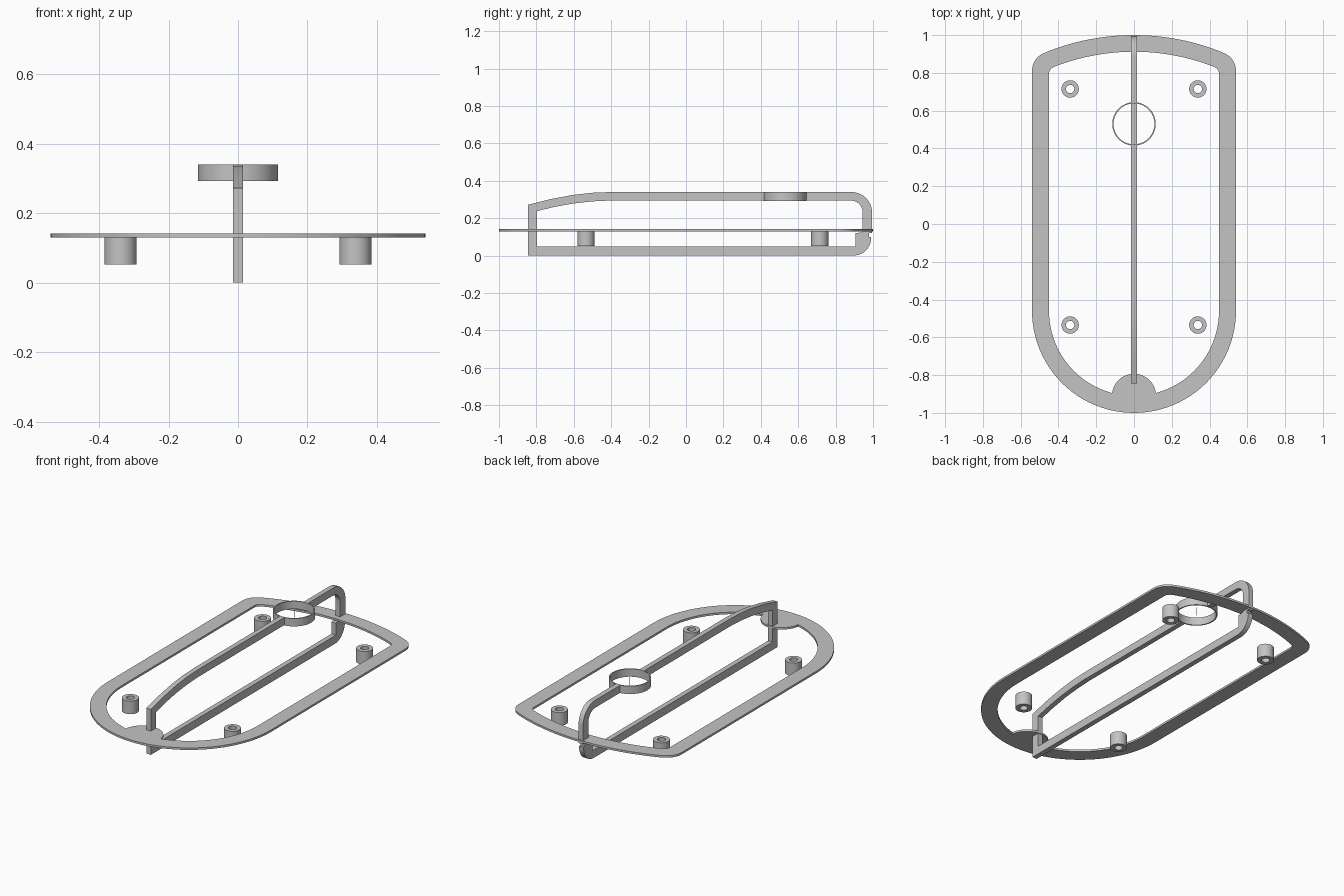
import bpy, bmesh, math
from mathutils import Vector, Matrix

if "Cube" in bpy.data.objects:
    bpy.data.objects.remove(bpy.data.objects["Cube"], do_unlink=True)

GREY = (0.55, 0.55, 0.55, 1.0)
mat = bpy.data.materials.new("plain grey")
mat.use_nodes = True
mat.diffuse_color = GREY
mat.node_tree.nodes["Principled BSDF"].inputs["Base Color"].default_value = GREY


def arc(cx, cy, r, a0, a1, n):
    """Points on an arc, angles in degrees."""
    angles = [math.radians(a0 + (a1 - a0) * i / n) for i in range(n + 1)]
    return [(cx + r * math.cos(a), cy + r * math.sin(a)) for a in angles]


def rounded(points, n=10):
    """Closed outline; points given as (x, y, radius) get a fillet."""
    out = []
    for i, p in enumerate(points):
        if len(p) == 2:
            out.append(p)
            continue
        c = Vector(p[:2])
        u = (Vector(points[i - 1][:2]) - c).normalized()
        v = (Vector(points[(i + 1) % len(points)][:2]) - c).normalized()
        half = u.angle(v) / 2
        t = p[2] / math.tan(half)
        centre = c + (u + v).normalized() * p[2] / math.sin(half)
        a, b = c + u * t - centre, c + v * t - centre
        sweep = a.angle_signed(b)
        for k in range(n + 1):
            q = Matrix.Rotation(-sweep * k / n, 2) @ a + centre
            out.append((q.x, q.y))
    return out


def extrude(name, loops, low, high, side=False):
    """Fill the outlines, first one outer and the rest holes, with thickness."""
    cu = bpy.data.curves.new(name, "CURVE")
    cu.dimensions = "2D"
    cu.fill_mode = "BOTH"
    cu.extrude = (high - low) / 2
    for loop in loops:
        sp = cu.splines.new("POLY")
        sp.points.add(len(loop) - 1)
        for pt, (x, y) in zip(sp.points, loop):
            pt.co = (x, y, 0, 1)
        sp.use_cyclic_u = True
    tmp = bpy.data.objects.new(name + "_outline", cu)
    bpy.context.collection.objects.link(tmp)
    dg = bpy.context.evaluated_depsgraph_get()
    me = bpy.data.meshes.new_from_object(tmp.evaluated_get(dg))
    bpy.data.objects.remove(tmp, do_unlink=True)
    bpy.data.curves.remove(cu)
    bm = bmesh.new()
    bm.from_mesh(me)
    bmesh.ops.remove_doubles(bm, verts=bm.verts, dist=1e-5)
    for v in bm.verts:
        x, y, z = v.co.x, v.co.y, v.co.z + (low + high) / 2
        v.co = (z, x, y) if side else (x, y, z)
    bmesh.ops.recalc_face_normals(bm, faces=bm.faces)
    bm.to_mesh(me)
    bm.free()
    me.name = name
    me.materials.clear()
    me.materials.append(mat)
    ob = bpy.data.objects.new(name, me)
    bpy.context.collection.objects.link(ob)
    bpy.ops.object.select_all(action="DESELECT")
    ob.select_set(True)
    bpy.context.view_layer.objects.active = ob
    bpy.ops.object.shade_smooth_by_angle(angle=math.radians(30))
    return ob


def crown(top, radius, half_width, inset):
    """Shallow arc across the back, without its two corners."""
    xs = [(half_width - inset) * (1 - i / 10) for i in range(21)]
    return [(x, top - radius + math.sqrt(radius ** 2 - x * x)) for x in xs]


def corner_y(top, radius, x):
    return top - radius + math.sqrt(radius ** 2 - x * x)


# Flat rim plate with a rounded tab at the front
yo, yi = corner_y(1.0, 1.25, 0.54), corner_y(0.912, 1.162, 0.45)
outer = rounded(arc(0, -0.46, 0.54, 180, 360, 48) + [(0.54, yo, 0.10)]
                + crown(1.0, 1.25, 0.54, 0.09) + [(-0.54, yo, 0.10)])
inner = rounded(arc(0, -0.46, 0.45, 180, 255.1, 20)
                + arc(0, -0.91, 0.117, 172.5, 7.5, 24)
                + arc(0, -0.46, 0.45, 284.9, 360, 20)
                + [(0.45, yi, 0.04)] + crown(0.912, 1.162, 0.45, 0.04)
                + [(-0.45, yi, 0.04)])
extrude("rim_plate", [outer, inner], 0.130, 0.142)

# Upright centre rib: one outline, open where the ring interrupts the top bar
rib = rounded([
    (0.420, 0.34), (-0.40, 0.34), (-0.50, 0.336), (-0.60, 0.325), (-0.72, 0.303),
    (-0.845, 0.272), (-0.845, 0.0), (0.988, 0.0, 0.095),
    (0.990, 0.100), (0.978, 0.100), (0.978, 0.120), (0.995, 0.120),
    (0.995, 0.34, 0.11), (0.640, 0.34),
    (0.640, 0.295), (0.945, 0.295, 0.065), (0.945, 0.125), (0.905, 0.120),
    (0.905, 0.048), (-0.797, 0.048), (-0.797, 0.238), (-0.70, 0.261),
    (-0.60, 0.279), (-0.50, 0.290), (-0.40, 0.295), (0.420, 0.295)])
extrude("centre_rib", [rib], -0.015, 0.015, side=True)

# Thin ring in the top bar, with a fine pin on its axis
extrude("top_ring", [arc(0, 0.53, 0.115, 0, 354, 59),
                     arc(0, 0.53, 0.108, 0, 354, 59)], 0.293, 0.34)
extrude("ring_axis_pin", [arc(0, 0.53, 0.0015, 0, 315, 7)], 0.293, 0.34)

# Four hollow mounting posts under the plate level
for y, end in ((-0.535, "front"), (0.715, "back")):
    for s, hand in ((1, "left"), (-1, "right")):
        extrude(f"{end}_{hand}_post",
                [arc(s * 0.338, y, 0.046, 0, 350, 35),
                 arc(s * 0.338, y, 0.022, 0, 350, 35)], 0.052, 0.130)
